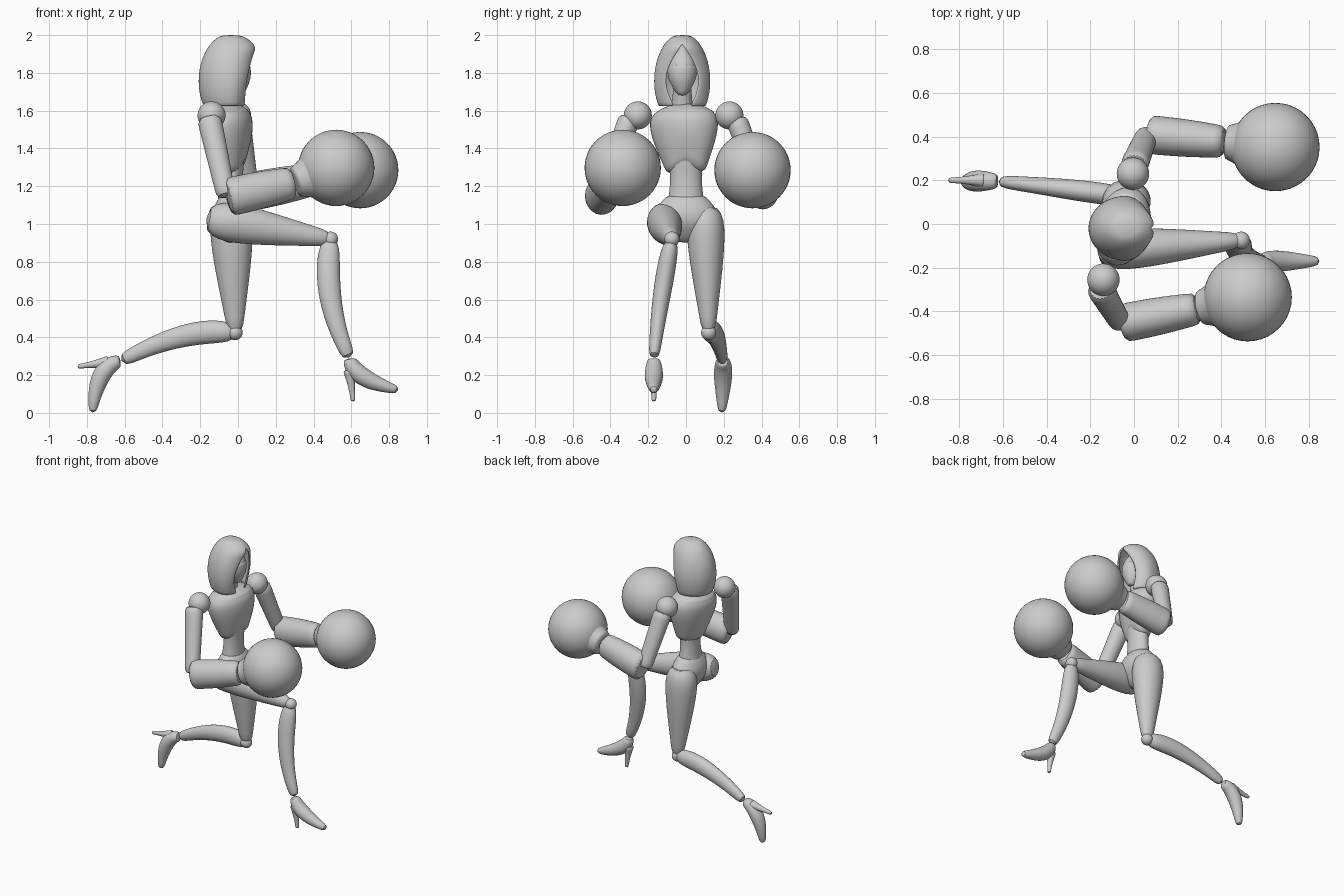
import bpy, bmesh, math
from mathutils import Vector

cube = bpy.data.objects.get("Cube")
if cube:
    bpy.data.objects.remove(cube)

grey = bpy.data.materials.new("plain_grey")
grey.use_nodes = True
colour = (0.6, 0.6, 0.6, 1)
grey.diffuse_color = colour
grey.node_tree.nodes["Principled BSDF"].inputs["Base Color"].default_value = colour


def finish(name, bm, subdivide=0, shell=0):
    """Turn a bmesh into a smooth shaded object."""
    bmesh.ops.recalc_face_normals(bm, faces=bm.faces[:])
    mesh = bpy.data.meshes.new(name)
    bm.to_mesh(mesh)
    bm.free()
    mesh.materials.append(grey)
    obj = bpy.data.objects.new(name, mesh)
    bpy.context.collection.objects.link(obj)
    if shell:
        solid = obj.modifiers.new("Shell", "SOLIDIFY")
        solid.thickness = shell
    if subdivide:
        smooth = obj.modifiers.new("Smooth", "SUBSURF")
        smooth.levels = smooth.render_levels = subdivide
    bpy.ops.object.select_all(action="DESELECT")
    obj.select_set(True)
    bpy.context.view_layer.objects.active = obj
    bpy.ops.object.shade_smooth_by_angle(angle=math.radians(40))
    return obj


def limb(name, start, end, start_width, end_width, swell=0.0, early=1.0,
         depth=1.1, bend=None, side=(0, 1, 0), rings=9, sides=20):
    """Skin ellipses along a curve. The half width runs from start_width to
    end_width plus a swell, which sits nearer the start when early is below one."""
    start, end = Vector(start), Vector(end)
    middle = Vector(bend) if bend else (start + end) / 2
    bm = bmesh.new()
    loops = []
    for i in range(rings):
        t = i / (rings - 1)
        centre = start.lerp(middle, t).lerp(middle.lerp(end, t), t)
        along = (middle - start).lerp(end - middle, t).normalized()
        across = Vector(side)
        across = (across - along * across.dot(along)).normalized()
        forward = along.cross(across) * depth
        width = start_width + (end_width - start_width) * t
        width += swell * math.sin(math.pi * t ** early)
        loop = []
        for k in range(sides):
            angle = math.tau * k / sides
            offset = across * math.cos(angle) + forward * math.sin(angle)
            loop.append(bm.verts.new(centre + offset * width))
        loops.append(loop)
    for low, high in zip(loops, loops[1:]):
        for k in range(sides):
            after = (k + 1) % sides
            bm.faces.new((low[k], low[after], high[after], high[k]))
    bm.faces.new(loops[0])
    bm.faces.new(loops[-1])
    return finish(name, bm, subdivide=1)


def ball(name, centre, radius):
    bm = bmesh.new()
    bmesh.ops.create_uvsphere(bm, u_segments=40, v_segments=24, radius=radius)
    bmesh.ops.translate(bm, verts=bm.verts[:], vec=centre)
    return finish(name, bm)


def hood(rows=12, steps=24):
    """Sweep each row from one edge of the face opening round the back to the other."""
    bm = bmesh.new()
    grid = []
    for i in range(1, rows + 1):
        t = (i / rows) ** 1.5
        fullness = math.sqrt(1 - (1 - t / 0.65) ** 2)
        half = 0.15 * fullness
        back = 0.17 * fullness
        rim = min(0.2 * fullness, 0.08 + 0.09 * (1 - t) ** 2)
        gap = 0.09 * math.sin(math.pi * max(0, t - 0.15))
        limit = math.pi - math.asin(gap / half)
        row = []
        for k in range(steps + 1):
            angle = limit * (2 * k / steps - 1)
            reach = math.cos(angle)
            x = -back * reach if reach > 0 else rim * reach / math.cos(limit)
            row.append(bm.verts.new((x - 0.04, half * math.sin(angle) - 0.02, 2.01 - 0.39 * t)))
        grid.append(row)
    for upper, lower in zip(grid, grid[1:]):
        for k in range(steps):
            bm.faces.new((upper[k], upper[k + 1], lower[k + 1], lower[k]))
    bm.faces.new(grid[0])
    bmesh.ops.remove_doubles(bm, verts=bm.verts[:], dist=0.0005)
    return finish("hood", bm, subdivide=1, shell=0.014)


# Hood, head, mask and neck
hood()
limb("head", (0, -0.02, 1.69), (-0.04, -0.02, 1.95), 0.02, 0.02, swell=0.06)
limb("face_mask", (0.01, -0.02, 1.68), (-0.015, -0.02, 1.84), 0.02, 0.08, swell=0.02, depth=1)
limb("neck", (-0.07, -0.02, 1.58), (-0.03, -0.02, 1.76), 0.06, 0.045, depth=1)

# Torso, turned slightly about the spine
ribcage = limb("ribcage", (-0.06, -0.015, 1.64), (-0.03, 0, 1.26), 0.07, 0.1,
               swell=0.11, early=0.5, depth=0.68, side=(0.26, 1, 0))
# Arched opening under the front of the ribs
for vertex in ribcage.data.vertices:
    if vertex.co.x > -0.02:
        drop = max(0, 1.5 - vertex.co.z) / 0.24
        vertex.co.z += 0.08 * drop * max(0, 1 - abs(vertex.co.y) / 0.1)
limb("abdomen", (-0.03, 0, 1.4), (-0.04, 0, 1.06), 0.1, 0.11, swell=-0.02, depth=0.72)
limb("pelvis", (-0.03, 0, 1.16), (-0.04, 0, 0.9), 0.09, 0.05, swell=0.1, depth=0.62)


def shoe(name, ankle, instep, toe, heel_top, heel_tip):
    limb(name + "_shoe", ankle, toe, 0.032, 0.02, swell=0.023, depth=1, bend=instep)
    limb(name + "_heel", heel_top, heel_tip, 0.036, 0.012, swell=-0.005, depth=1)


def leg(name, hip, knee, calf, ankle, hip_width):
    limb(name + "_thigh", hip, knee, hip_width, 0.035, swell=0.04, early=0.5, depth=1.12)
    ball(name + "_knee", knee, 0.04)
    limb(name + "_shin", knee, ankle, 0.034, 0.028, swell=0.018, early=0.6, depth=1.25, bend=calf)


# Front leg, bent forward, and rear leg, trailing behind
ankle = (0.59, -0.17, 0.29)
leg("front", (-0.17, -0.125, 1.03), (0.49, -0.075, 0.92), (0.44, -0.14, 0.6), ankle, 0.06)
shoe("front", ankle, (0.6, -0.17, 0.18), (0.85, -0.17, 0.12),
     (0.59, -0.17, 0.23), (0.61, -0.17, 0.06))
ankle = (-0.62, 0.195, 0.275)
leg("rear", (-0.04, 0.1, 1.1), (-0.015, 0.12, 0.425), (-0.28, 0.16, 0.46), ankle, 0.07)
shoe("rear", ankle, (-0.75, 0.2, 0.26), (-0.77, 0.19, 0),
     (-0.68, 0.2, 0.27), (-0.85, 0.2, 0.245))


# Arms: shoulder ball, upper arm, forearm and round glove
def arm(name, shoulder, sleeve, elbow, wrist, glove):
    ball(name + "_shoulder", shoulder, 0.074)
    limb(name + "_upper_arm", sleeve, elbow, 0.06, 0.047)
    limb(name + "_forearm", elbow, wrist, 0.09, 0.073, swell=0.005, depth=1.15)
    inside = Vector(wrist).lerp(Vector(glove), 0.6)
    limb(name + "_glove_cuff", wrist, inside, 0.078, 0.165, swell=-0.015, depth=1.05)
    ball(name + "_glove", glove, 0.202)


arm("right", (-0.14, -0.255, 1.575), (-0.155, -0.295, 1.57),
    (-0.06, -0.455, 1.14), (0.3, -0.385, 1.22), (0.52, -0.335, 1.297))
arm("left", (-0.005, 0.23, 1.575), (0, 0.265, 1.56),
    (0.06, 0.41, 1.17), (0.42, 0.375, 1.24), (0.647, 0.352, 1.285))
